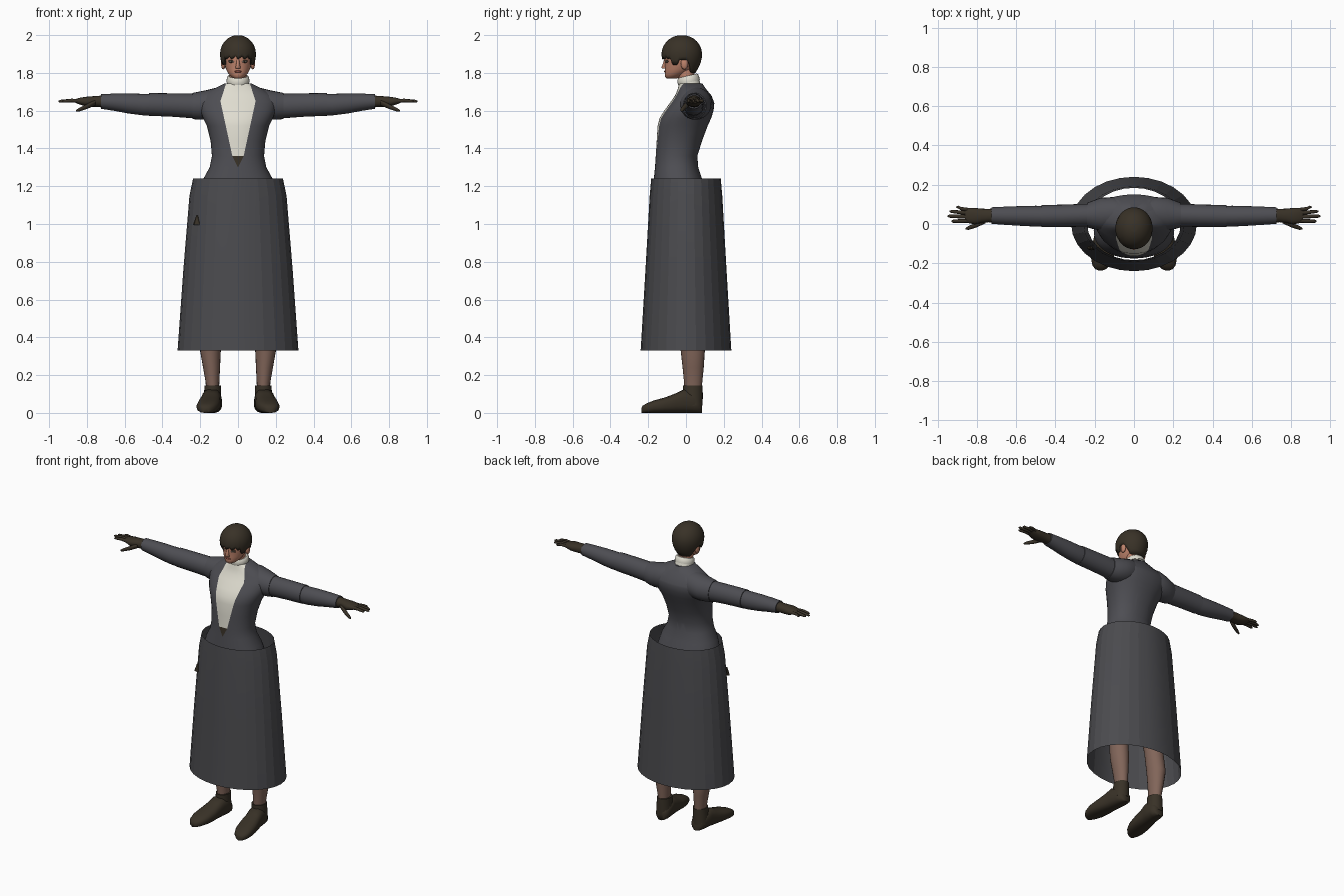
import bpy, bmesh
from math import sin, cos, pi, sqrt, radians
from mathutils import Vector

cube = bpy.data.objects.get("Cube")
if cube:
    bpy.data.objects.remove(cube)


def material(name, rgb):
    m = bpy.data.materials.new(name)
    m.use_nodes = True
    m.diffuse_color = (*rgb, 1)
    m.node_tree.nodes["Principled BSDF"].inputs["Base Color"].default_value = (*rgb, 1)
    return m


JACKET = material("charcoal jacket", (0.075, 0.075, 0.086))
SKIRT = material("charcoal skirt", (0.07, 0.07, 0.077))
CREAM = material("cream blouse", (0.74, 0.72, 0.63))
BROWN = material("dark brown", (0.04, 0.031, 0.02))
SKIN = material("face skin", (0.52, 0.23, 0.15))
LEGSKIN = material("stocking skin", (0.22, 0.13, 0.10))
LIPS = material("lips", (0.26, 0.07, 0.05))
EYE = material("eye white", (0.5, 0.45, 0.4))


def finish(name, bm, mats, angle=40):
    bmesh.ops.recalc_face_normals(bm, faces=bm.faces)
    me = bpy.data.meshes.new(name)
    bm.to_mesh(me)
    bm.free()
    for m in mats:
        me.materials.append(m)
    for p in me.polygons:
        p.use_smooth = True
    me.set_sharp_from_angle(angle=radians(angle))
    ob = bpy.data.objects.new(name, me)
    bpy.context.collection.objects.link(ob)
    return ob


def loft_mesh(axis, rings, n=24, power=2.0, caps=True, tilt=0.0):
    """Rings are (position on axis, centre a, centre b, radius a, radius b)."""
    bm = bmesh.new()
    loops = []
    for t, ca, cb, ra, rb in rings:
        loop = []
        for i in range(n):
            a = 2 * pi * i / n
            c, s = cos(a), sin(a)
            k = (abs(c) ** power + abs(s) ** power) ** (-1 / power)
            u, v = ca + ra * c * k, cb + rb * s * k
            co = {"x": (t, u, v), "y": (u, t, v), "z": (u, v, t + tilt * v)}[axis]
            loop.append(bm.verts.new(co))
        loops.append(loop)
    for lo, hi in zip(loops, loops[1:]):
        for i in range(n):
            j = (i + 1) % n
            bm.faces.new((lo[i], lo[j], hi[j], hi[i]))
    if caps:
        bm.faces.new(loops[0])
        bm.faces.new(loops[-1])
    return bm


def loft(name, axis, rings, mat, side=1, angle=40, **kw):
    bm = loft_mesh(axis, rings, **kw)
    for v in bm.verts:
        v.co.x *= side
    return finish(name, bm, [mat], angle)


def profile(rows):
    """Rows (z, front y, back y, half width) become upright rings."""
    return [(z, 0, (f + b) / 2, w, (b - f) / 2) for z, f, b, w in rows]


def blob(name, centre, size, mat, turn=0):
    bm = bmesh.new()
    bmesh.ops.create_uvsphere(bm, u_segments=14, v_segments=8, radius=1)
    bmesh.ops.scale(bm, vec=Vector(size), verts=bm.verts)
    bmesh.ops.translate(bm, vec=Vector(centre), verts=bm.verts)
    return finish(name, bm, [mat], 60)


# Jacket body, with the blouse opening cut into its front
bm = loft_mesh("z", profile([
    (1.16, -.175, .11, .205), (1.24, -.17, .085, .183), (1.30, -.164, .065, .15),
    (1.36, -.16, .06, .138), (1.44, -.155, .085, .145), (1.52, -.15, .115, .165),
    (1.56, -.14, .133, .185), (1.60, -.115, .146, .20), (1.64, -.086, .15, .208),
    (1.68, -.058, .135, .19), (1.71, -.045, .11, .14), (1.745, -.036, .085, .07)]),
    n=40, power=2.2)


def cut(point, normal, low, high):
    faces = [f for f in bm.faces if low < f.calc_center_median().z < high]
    geom = faces + list({e for f in faces for e in f.edges}) + list({v for f in faces for v in f.verts})
    bmesh.ops.bisect_plane(bm, geom=geom, plane_co=point, plane_no=normal, dist=1e-5)


OPENING = [(1.30, 0), (1.36, .03), (1.65, .093), (1.76, .058)]
for z, w in OPENING[:3]:
    cut((0, 0, z), (0, 0, 1), 1.2, 1.8)
for (z0, w0), (z1, w1) in zip(OPENING, OPENING[1:]):
    for s in (1, -1):
        cut((s * w0, 0, z0), (z1 - z0, 0, -s * (w1 - w0)), z0, z1)
bm.normal_update()
for f in bm.faces:
    c = f.calc_center_median()
    for (z0, w0), (z1, w1) in zip(OPENING, OPENING[1:]):
        if z0 < c.z < z1 and c.y < 0 and abs(c.x) < w0 + (w1 - w0) * (c.z - z0) / (z1 - z0):
            f.material_index = 2 if z0 < 1.35 else 1
finish("jacket_body", bm, [JACKET, CREAM, BROWN], 50)

# Skirt: an open tube
loft("skirt", "z", [(.33, 0, 0, .32, .24), (.75, 0, 0, .29, .215), (1.15, 0, 0, .257, .192),
                    (1.24, 0, 0, .238, .184)], SKIRT, n=28, caps=False, angle=10)
# Small charm on the skirt front
loft("skirt_charm", "z", [(.995, -.217, -.122, .022, .012), (1.01, -.217, -.122, .016, .012),
                          (1.045, -.217, -.12, .004, .006)], BROWN, n=8)

# Collar and neck
loft("neck", "z", [(1.70, 0, .02, .05, .045), (1.76, 0, .008, .046, .044),
                   (1.83, 0, -.01, .046, .044)], SKIN, tilt=.2)
loft("collar", "z", [(1.70, 0, .022, .07, .062), (1.735, 0, .018, .057, .055),
                     (1.755, 0, .014, .055, .053)], CREAM, tilt=.25)
loft("collar_fold", "z", [(1.745, 0, .016, .06, .057), (1.755, 0, .014, .061, .058),
                          (1.775, 0, .01, .058, .055), (1.782, 0, .009, .052, .049)], CREAM, tilt=.25)

# Head
loft("head", "z", profile([
    (1.77, -.10, -.05, .018), (1.778, -.11, -.03, .034), (1.795, -.112, 0, .05),
    (1.82, -.111, .035, .064), (1.85, -.112, .055, .072), (1.88, -.115, .065, .077),
    (1.93, -.112, .065, .077), (1.97, -.085, .04, .055)]), SKIN, n=28, angle=60)
loft("nose", "z", [(1.822, 0, -.112, .013, .012), (1.828, 0, -.115, .014, .017),
                   (1.85, 0, -.11, .009, .012), (1.875, 0, -.108, .007, .008)], SKIN, n=10, angle=70)
blob("lips", (0, -.108, 1.807), (.02, .008, .006), LIPS)
for s, side in ((1, "left"), (-1, "right")):
    blob(side + "_eye_rim", (s * .032, -.099, 1.861), (.019, .010, .009), BROWN)
    blob(side + "_eye", (s * .032, -.103, 1.859), (.014, .008, .005), EYE)
    blob(side + "_iris", (s * .032, -.109, 1.859), (.005, .003, .005), BROWN)
    blob(side + "_ear", (s * .078, -.008, 1.848), (.012, .02, .03), SKIN)

# Hair cap: hem is high over the face and ears, low at the nape
bm = bmesh.new()
N, ROWS = 48, 12
grid = []
for i in range(N):
    a = 2 * pi * i / N
    front, flank = -cos(a), abs(sin(a))     # front is -1 at the face
    if front < -.55:
        hem = 1.88 + .008 * (i % 3 - 1)
    elif front < -.2:
        hem = 1.843
    elif front < .3:
        hem = 1.868
    else:
        hem = 1.868 - .068 * min(1, (front - .3) / .35)
    column = []
    for j in range(ROWS):
        z = hem + (1.999 - hem) * sin(pi / 2 * j / (ROWS - 1))
        d = (z - 1.9) / .1
        r = sqrt(max(0, 1 - d * d)) if d > 0 else 1 - .33 * d * d
        column.append(bm.verts.new((.095 * r * sin(a), -.022 + .107 * r * front, z)))
    grid.append(column)
for i in range(N):
    p, q = grid[i], grid[(i + 1) % N]
    for j in range(ROWS - 1):
        bm.faces.new((p[j], q[j], q[j + 1], p[j + 1]))
bm.faces.new([c[-1] for c in grid])
hair = finish("hair", bm, [BROWN], 60)
solid = hair.modifiers.new("thickness", "SOLIDIFY")
solid.thickness = .012

# Arms, hands, legs and boots on both sides
FINGERS = [("little", .07, .086, .905, .009), ("ring", .054, .064, .938, .010),
           ("middle", .036, .04, .95, .010), ("index", .017, .014, .93, .010)]
for s, side in ((1, "left_"), (-1, "right_")):
    loft(side + "shoulder", "x", [(.05, .05, 1.655, .07, .07), (.11, .052, 1.64, .085, .083),
         (.17, .05, 1.63, .083, .078), (.21, .047, 1.626, .072, .074),
         (.24, .045, 1.625, .062, .069)], JACKET, s)
    loft(side + "upper_sleeve", "x", [(.16, .045, 1.625, .058, .062), (.24, .045, 1.625, .058, .065),
         (.35, .042, 1.63, .057, .062), (.47, .04, 1.633, .056, .06)], JACKET, s)
    loft(side + "lower_sleeve", "x", [(.44, .04, 1.632, .051, .056), (.50, .04, 1.632, .053, .057),
         (.58, .041, 1.638, .05, .053), (.66, .042, 1.645, .046, .045),
         (.725, .043, 1.649, .042, .039)], JACKET, s)
    loft(side + "glove", "x", [(.70, .043, 1.649, .037, .035), (.74, .043, 1.649, .034, .029),
         (.775, .042, 1.648, .036, .028), (.81, .04, 1.648, .042, .025), (.845, .043, 1.651, .038, .016),
         (.86, .044, 1.651, .03, .01)], BROWN, s, n=16, power=2.4, angle=60)
    for name, y0, y1, tip, r in FINGERS:
        loft(side + name + "_finger", "x", [(.82, y0, 1.65, r, r), (.88, (y0 + y1) / 2, 1.654, r, r),
             (tip - .01, y1, 1.65, r * .8, r * .8), (tip, y1, 1.649, r * .35, r * .35)],
             BROWN, s, n=10, angle=70)
    loft(side + "thumb", "x", [(.755, .018, 1.643, .014, .016), (.80, -.004, 1.622, .013, .014),
         (.842, -.02, 1.605, .01, .01), (.857, -.024, 1.599, .004, .005)], BROWN, s, n=10, angle=70)
    loft(side + "leg", "z", [(.08, .135, .038, .034, .044), (.16, .135, .038, .036, .048),
         (.24, .14, .038, .045, .056), (.33, .146, .036, .055, .064), (.48, .14, .02, .056, .062),
         (.85, .11, -.02, .08, .08), (1.16, .09, -.04, .085, .1)], LEGSKIN, s, n=20)
    loft(side + "boot_shaft", "z", [(.04, .135, .036, .05, .052), (.09, .135, .036, .046, .053),
         (.145, .133, .036, .044, .052)], BROWN, s, n=20)
    boot = [(.085, .132, .022, .055), (.075, .132, .038, .075), (.045, .134, .05, .105),
            (-.01, .14, .052, .125), (-.05, .146, .054, .105), (-.11, .153, .06, .082),
            (-.17, .161, .058, .066), (-.21, .167, .045, .05), (-.229, .17, .028, .038),
            (-.236, .17, .012, .025)]
    loft(side + "boot_foot", "y", [(y, cx, h / 2, w, h / 2) for y, cx, w, h in boot],
         BROWN, s, n=20, power=2.8, angle=55)
